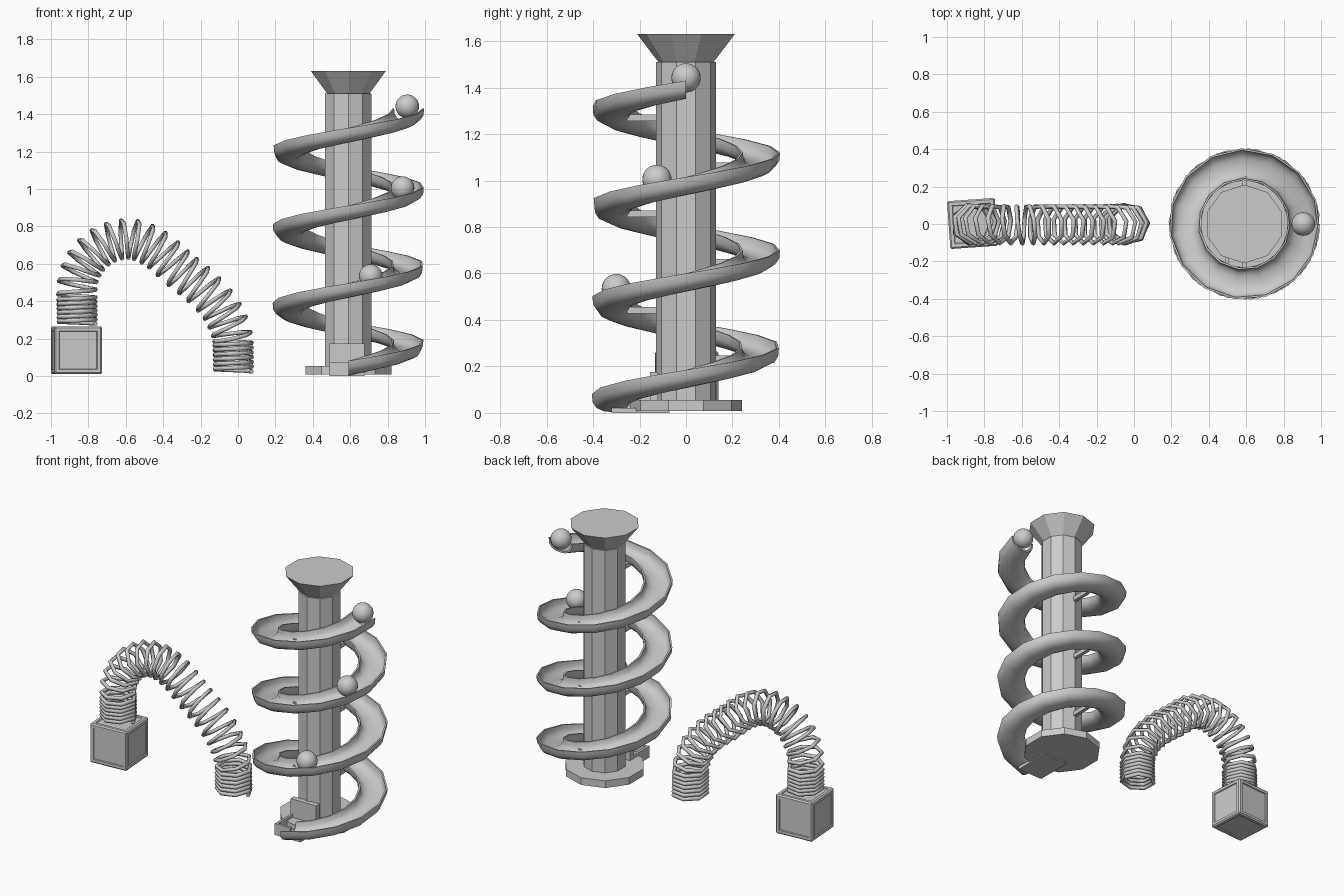
import bpy, bmesh, math
from mathutils import Vector, Matrix

if "Cube" in bpy.data.objects:
    bpy.data.objects.remove(bpy.data.objects["Cube"])

grey = bpy.data.materials.new("plain_grey")
grey.diffuse_color = (0.6, 0.6, 0.6, 1)
grey.use_nodes = True
grey.node_tree.nodes["Principled BSDF"].inputs["Base Color"].default_value = grey.diffuse_color
CX = 0.59                                   # tower axis


def finish(name, bm, smooth=None):
    bmesh.ops.recalc_face_normals(bm, faces=bm.faces)
    me = bpy.data.meshes.new(name)
    bm.to_mesh(me)
    bm.free()
    me.materials.append(grey)
    ob = bpy.data.objects.new(name, me)
    bpy.context.collection.objects.link(ob)
    if smooth:
        bpy.ops.object.select_all(action='DESELECT')
        ob.select_set(True)
        bpy.context.view_layer.objects.active = ob
        bpy.ops.object.shade_smooth_by_angle(angle=math.radians(smooth))
    return ob


def sweep(name, rings, smooth):
    """Skin a list of closed rings and cap both ends."""
    bm = bmesh.new()
    vs = [[bm.verts.new(p) for p in r] for r in rings]
    n = len(vs[0])
    for a, b in zip(vs, vs[1:]):
        for i in range(n):
            j = (i + 1) % n
            bm.faces.new((a[i], a[j], b[j], b[i]))
    bm.faces.new(vs[0])
    bm.faces.new(vs[-1][::-1])
    return finish(name, bm, smooth)


def box(name, x0, x1, y0, y1, z0, z1):
    bm = bmesh.new()
    m = Matrix.Translation(((x0 + x1) / 2, (y0 + y1) / 2, (z0 + z1) / 2))
    m = m @ Matrix.Diagonal((x1 - x0, y1 - y0, z1 - z0, 1))
    bmesh.ops.create_cube(bm, size=1, matrix=m)
    return finish(name, bm)


def decagon(name, r0, r1, z0, z1):
    """Ten-sided tower part with corners at front and back."""
    ring = lambda r, z: [(CX + r * math.sin(k * math.tau / 10),
                          r * math.cos(k * math.tau / 10), z) for k in range(10)]
    return sweep(name, [ring(r0, z0), ring(r1, z1)], None)


# Tower column
decagon("tower_base", 0.242, 0.242, 0.008, 0.055)
decagon("tower_pole", 0.13, 0.13, 0.05, 1.51)
decagon("tower_hopper", 0.115, 0.21, 1.505, 1.63)

# Spiral slide: U-shaped channel winding down 3.25 turns
TOP, PITCH, TURNS, SEGS = 1.43, 0.415, 3.25, 48
section = [(0.405, 0), (0.402, -0.035), (0.385, -0.06), (0.355, -0.074), (0.32, -0.078),
           (0.285, -0.074), (0.255, -0.06), (0.238, -0.035), (0.235, 0),
           (0.245, 0), (0.248, -0.03), (0.262, -0.05), (0.288, -0.062), (0.32, -0.065),
           (0.352, -0.062), (0.378, -0.05), (0.392, -0.03), (0.395, 0)]
rings = []
for i in range(SEGS + 1):
    t = TURNS * i / SEGS
    a = -t * math.tau
    rings.append([(CX + r * math.cos(a), r * math.sin(a), TOP - PITCH * t + z)
                  for r, z in section])
sweep("spiral_slide", rings, 40)

# Brackets from pole to slide, front and back
for k in range(6):
    t = 0.25 + 0.5 * k
    s = -1 if k % 2 == 0 else 1
    z = TOP - PITCH * t - 0.055
    y0, y1 = sorted((s * 0.11, s * 0.255))
    box(f"slide_bracket_{k + 1}", CX - 0.012, CX + 0.012, y0, y1, z - 0.014, z + 0.014)

# Catch tray at the slide exit
box("tray_floor", 0.49, 0.675, -0.32, -0.07, 0.0, 0.02)
box("tray_back", 0.49, 0.675, -0.155, -0.12, 0.015, 0.175)
box("tray_side", 0.49, 0.505, -0.32, -0.14, 0.015, 0.075)
box("tray_front", 0.49, 0.6, -0.32, -0.305, 0.015, 0.075)

# Balls rolling down the slide
for k, p in enumerate([(0.905, 0, 1.442), (0.88, -0.125, 1.005), (0.71, -0.3, 0.535)]):
    bm = bmesh.new()
    bmesh.ops.create_uvsphere(bm, u_segments=24, v_segments=14, radius=0.063,
                              matrix=Matrix.Translation(p))
    finish(f"ball_{k + 1}", bm, 60)

# Block with a recessed panel on every side
bm = bmesh.new()
m = Matrix.Translation((-0.863, 0.003, 0.138)) @ Matrix.Rotation(math.radians(4), 4, 'Z')
bmesh.ops.create_cube(bm, size=0.256)
big = list(bm.faces)
bmesh.ops.bevel(bm, geom=list(bm.edges), offset=0.008, segments=1, affect='EDGES')
big = [f for f in bm.faces if f.calc_area() > 0.03]
bmesh.ops.inset_individual(bm, faces=big, thickness=0.025, depth=0)
bmesh.ops.inset_individual(bm, faces=big, thickness=0.004, depth=-0.006)
bmesh.ops.transform(bm, matrix=m, verts=bm.verts)
finish("block", bm)

# Toy spring: centre path as (x, z, coil count so far)
path = [(-0.865, 0.28, 0), (-0.865, 0.42, 6), (-0.855, 0.53, 8), (-0.80, 0.635, 10),
        (-0.70, 0.71, 12), (-0.57, 0.733, 14.2), (-0.44, 0.68, 16.5), (-0.32, 0.575, 18.8),
        (-0.21, 0.485, 20.8), (-0.11, 0.38, 22.7), (-0.05, 0.27, 24.6), (-0.03, 0.19, 26),
        (-0.03, 0.025, 32.5)]


def centre(c):
    """Smooth position on the path at coil count c."""
    i = 0
    while i < len(path) - 2 and c > path[i + 1][2]:
        i += 1
    P = [Vector((q[0], 0, q[1])) for q in path]
    C = [q[2] for q in path]

    def slope(k):
        a, b = max(k - 1, 0), min(k + 1, len(path) - 1)
        if k in (1, len(path) - 2):         # keep the stacked ends even
            a, b = (0, 1) if k == 1 else (k, k + 1)
        return (P[b] - P[a]) / (C[b] - C[a])
    h = C[i + 1] - C[i]
    u = (c - C[i]) / h
    return (P[i] * (2 * u**3 - 3 * u**2 + 1) + slope(i) * h * (u**3 - 2 * u**2 + u)
            + P[i + 1] * (3 * u**2 - 2 * u**3) + slope(i + 1) * h * (u**3 - u**2))


COIL, WIRE, STEPS = 0.103, 0.0125, 7
total = path[-1][2]
count = int(total * STEPS)
pts = []
for k in range(count + 1):
    c = total * k / count
    d = (centre(min(c + 0.3, total)) - centre(max(c - 0.3, 0))).normalized()
    side = Vector((d.z, 0, -d.x))
    a = c * math.tau
    pts.append(centre(c) + COIL * (math.cos(a) * side + math.sin(a) * Vector((0, 1, 0))))
rings = []
for k, p in enumerate(pts):
    d = (pts[min(k + 1, count)] - pts[max(k - 1, 0)]).normalized()
    out = p - centre(total * k / count)
    out = (out - d * out.dot(d)).normalized()
    up = d.cross(out)
    rings.append([p + WIRE * (math.cos(j * math.tau / 6) * out + math.sin(j * math.tau / 6) * up)
                  for j in range(6)])
sweep("toy_spring", rings, 65)
